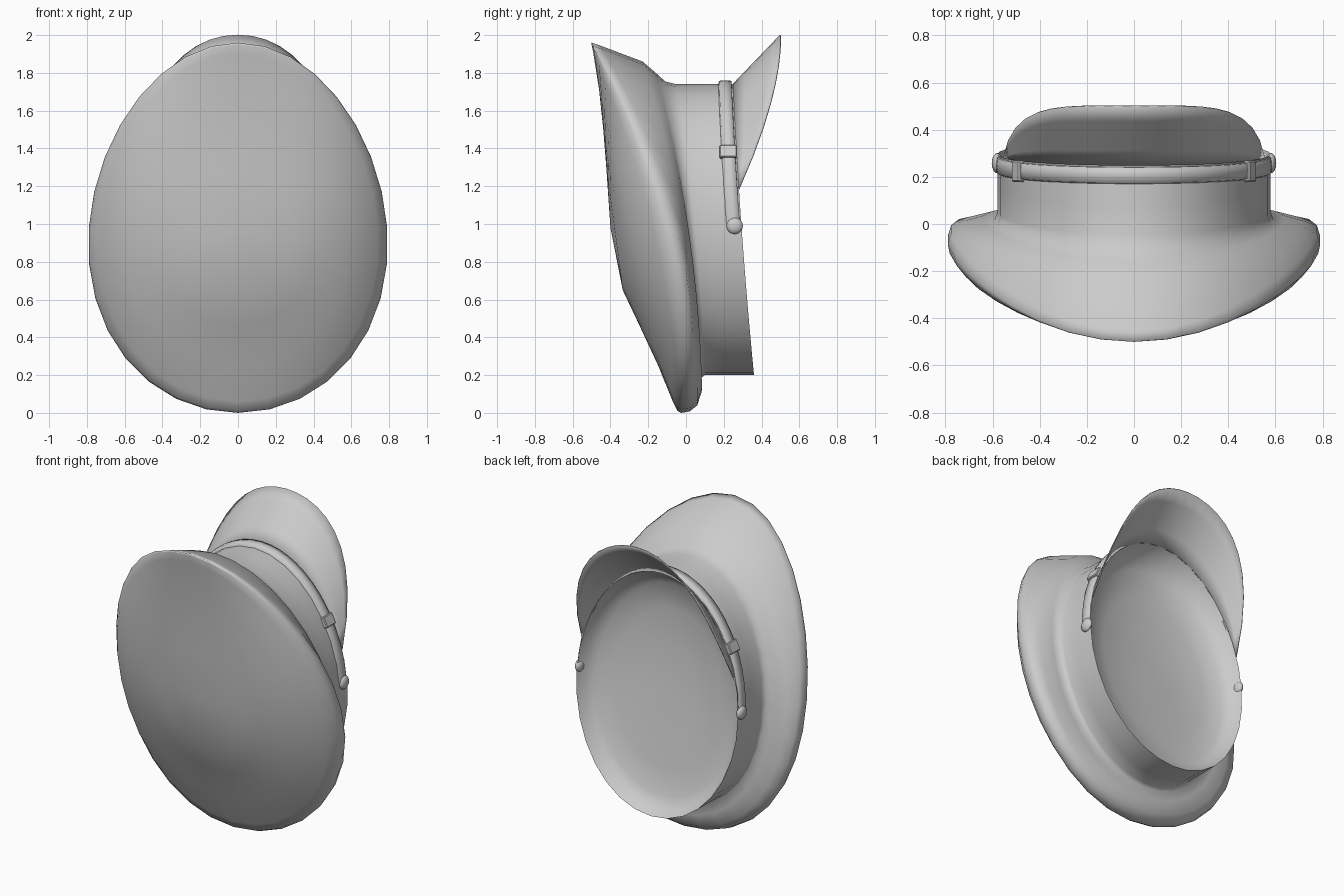
import bpy, bmesh
from math import sin, cos, pi, radians
from mathutils import Matrix, Vector

if "Cube" in bpy.data.objects:
    bpy.data.objects.remove(bpy.data.objects["Cube"])

N = 32


def ring_point(ring, t, egg):
    """Tilted egg ring: (top z, top y, side x, side y, bottom z, bottom y)."""
    tz, ty, sx, sy, bz, by = ring
    s = cos(t)
    x = sx * sin(t) * (1 - egg * s)
    y = sy + (ty - by) / 2 * s + ((ty + by) / 2 - sy) * s * s
    return Vector((x, y, (tz + bz) / 2 + (tz - bz) / 2 * s))


def finish(name, bm, angle=60):
    bmesh.ops.recalc_face_normals(bm, faces=bm.faces)
    me = bpy.data.meshes.new(name)
    bm.to_mesh(me)
    bm.free()
    ob = bpy.data.objects.new(name, me)
    bpy.context.collection.objects.link(ob)
    bpy.ops.object.select_all(action='DESELECT')
    ob.select_set(True)
    bpy.context.view_layer.objects.active = ob
    bpy.ops.object.shade_smooth_by_angle(angle=radians(angle))
    return ob


def bridge(bm, rows, closed):
    for a, b in zip(rows, rows[1:]):
        n = len(a)
        for i in range(n if closed else n - 1):
            j = (i + 1) % n
            bm.faces.new((a[i], a[j], b[j], b[i]))


def loft(name, rings, center, angle=60):
    """Rings are (ring, egg); the first ring is closed with a fan to center."""
    bm = bmesh.new()
    rows = [[bm.verts.new(ring_point(r, 2 * pi * i / N, e)) for i in range(N)]
            for r, e in rings]
    bridge(bm, rows, True)
    c = bm.verts.new(center)
    for i in range(N):
        bm.faces.new((rows[0][i], rows[0][(i + 1) % N], c))
    return finish(name, bm, angle)


band_end = (1.74, .25, .58, .295, .2, .36)
band_egg = .03
egg = .09

# Crown: puffed front panel, rim, underside and head band in one skin
loft("crown_and_band", [
    ((1.30, -.422, .28, -.378, .65, -.335), egg),
    ((1.50, -.438, .42, -.35, .46, -.245), egg),
    ((1.71, -.46, .59, -.295, .245, -.145), egg),
    ((1.90, -.49, .74, -.18, .06, -.07), egg),
    ((1.95, -.50, .782, -.125, .01, -.045), egg),
    ((1.96, -.50, .79, -.085, 0, -.025), egg),
    ((1.945, -.455, .777, -.045, .008, .02), egg),
    ((1.86, -.23, .715, -.01, .04, .06), .08),
    ((1.80, -.16, .64, .015, .12, .085), .05),
    ((1.755, -.11, .592, .015, .185, .08), band_egg),
    ((1.74, -.05, .58, .05, .2, .10), band_egg),
    ((1.74, .08, .58, .15, .2, .2), band_egg),
    (band_end, band_egg)], (0, -.40, .98), 120)

# Shallow lining inside the opening
loft("lining", [
    ((1.22, .115, .20, .15, .72, .19), band_egg),
    ((1.45, .105, .38, .17, .46, .23), band_egg),
    ((1.62, .12, .50, .20, .30, .265), band_egg),
    ((1.70, .17, .55, .235, .235, .30), band_egg),
    (band_end, band_egg)], (0, .145, .97), 120)

# Visor: flares up and back from the upper part of the band edge
bm = bmesh.new()
T, COLS = radians(74), 20
rows = []
for k in range(5):
    u = k / 4
    row = []
    for i in range(COLS + 1):
        t = -T + 2 * T * i / COLS
        f = 1 - abs(t / T) ** 3.7
        p = ring_point(band_end, t, band_egg)
        x = .02 * u * f * sin(t)
        row.append(bm.verts.new(p + Vector((x, .25 * u * f, .26 * u * f))))
    rows.append(row)
bridge(bm, rows, False)
bmesh.ops.remove_doubles(bm, verts=bm.verts, dist=.0005)
visor = finish("visor", bm, 80)
mod = visor.modifiers.new("thickness", 'SOLIDIFY')
mod.thickness = .006
mod.offset = 0


def band_frame(t):
    """Position on the band edge, plus its outward direction."""
    p = ring_point(band_end, t, band_egg)
    out = Vector((sin(t) / .58, 0, cos(t) / .77)).normalized()
    return p, out


# Chin strap over the front of the band, thinning out toward the buttons
bm = bmesh.new()
cols = []
for i in range(29):
    t = radians(-88 + 176 * i / 28)
    p, out = band_frame(t)
    h = .004 + .014 * cos(t)
    cols.append([bm.verts.new(p + out * o + Vector((0, y, 0)))
                 for o, y in ((-.003, -.08), (h, -.075), (h + .003, -.04),
                              (h, -.01), (-.003, -.008))])
bridge(bm, cols, True)
bm.faces.new(cols[0])
bm.faces.new(cols[-1])
finish("chin_strap", bm, 80)

for side, label in ((-1, "left"), (1, "right")):
    # Strap slide
    p, out = band_frame(side * radians(58))
    y = Vector((0, 1, 0))
    rot = Matrix((out.cross(y), y, out)).transposed().to_4x4()
    bm = bmesh.new()
    bmesh.ops.create_cube(bm, size=1, matrix=Matrix.Translation(p + out * .007 + y * -.045)
                          @ rot @ Matrix.Diagonal((.07, .09, .03, 1)))
    bmesh.ops.bevel(bm, geom=bm.edges[:], offset=.005, segments=1, affect='EDGES')
    finish(label + "_strap_slide", bm, 30)
    # Button
    bm = bmesh.new()
    bmesh.ops.create_uvsphere(bm, u_segments=16, v_segments=10, radius=.043,
                              matrix=Matrix.Translation((side * .58, .258, .99))
                              @ Matrix.Diagonal((.55, 1, 1, 1)))
    finish(label + "_button", bm)
